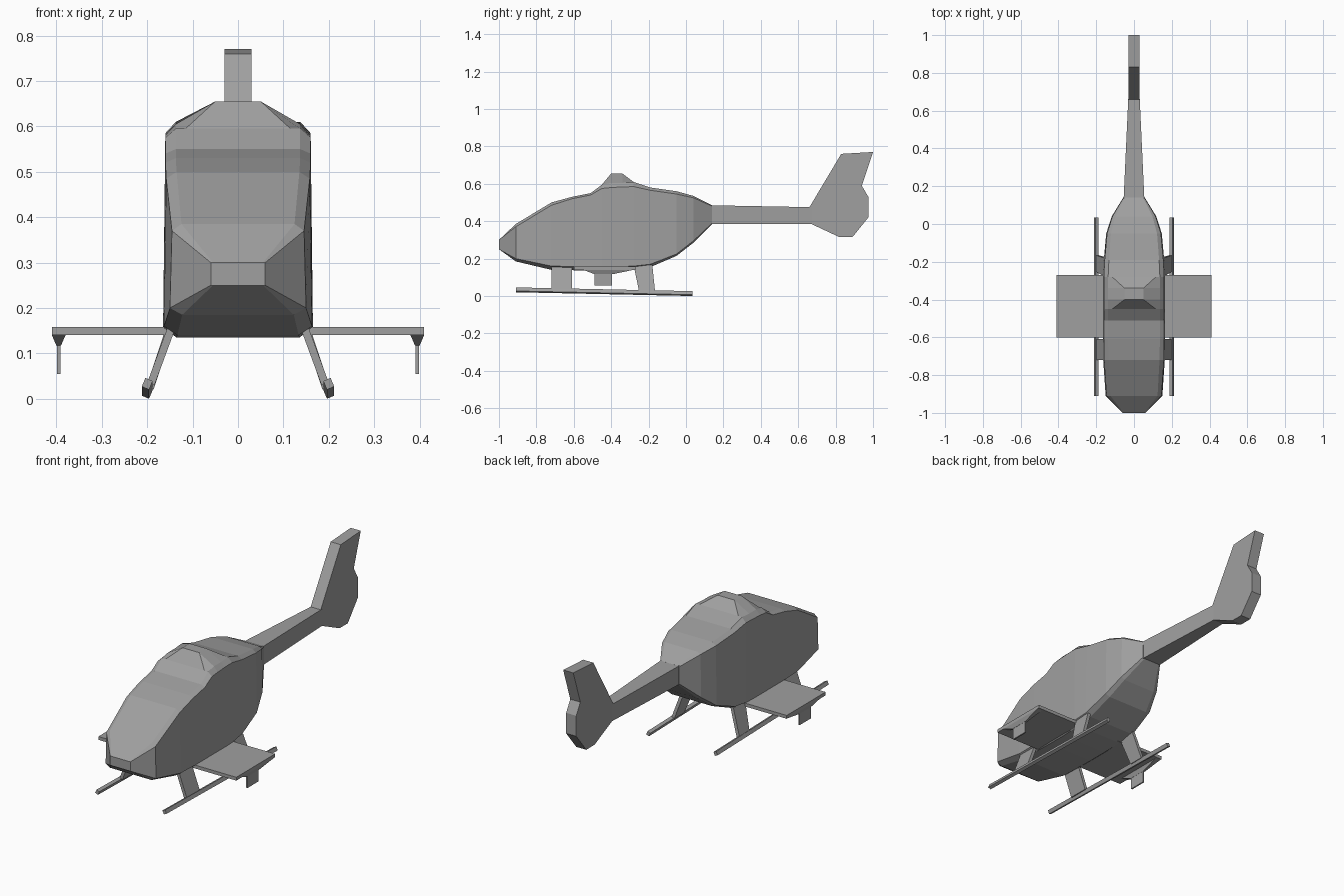
import bpy
import bmesh
from mathutils import Vector

cube = bpy.data.objects.get("Cube")
if cube:
    bpy.data.objects.remove(cube, do_unlink=True)

grey = bpy.data.materials.new("matte_grey")
grey.use_nodes = True
colour = (0.35, 0.35, 0.35, 1)
grey.diffuse_color = colour
grey.node_tree.nodes["Principled BSDF"].inputs["Base Color"].default_value = colour


def loft(name, rings):
    """Skin a row of equal-length point rings and cap both ends."""
    bm = bmesh.new()
    loops = [[bm.verts.new(point) for point in ring] for ring in rings]
    count = len(loops[0])
    for first, second in zip(loops, loops[1:]):
        for i in range(count):
            j = (i + 1) % count
            bm.faces.new((first[i], first[j], second[j], second[i]))
    bm.faces.new(loops[0])
    bm.faces.new(loops[-1])
    bmesh.ops.recalc_face_normals(bm, faces=bm.faces)
    mesh = bpy.data.meshes.new(name)
    bm.to_mesh(mesh)
    bm.free()
    mesh.materials.append(grey)
    obj = bpy.data.objects.new(name, mesh)
    bpy.context.collection.objects.link(obj)
    return obj


def rectangle(y, half_width, low, high):
    return [(-half_width, y, low), (half_width, y, low),
            (half_width, y, high), (-half_width, y, high)]


def side_plate(name, profile, inner, outer):
    """Extrude a (y, z) outline along x."""
    return loft(name, [[(x, y, z) for y, z in profile] for x in (inner, outer)])


def section(y, belly, sill, shoulder, roof, width, crown=None):
    """Cross-section with chamfered belly and roof; crown raises the roof."""
    top_width, top = crown or (width * 0.7, roof)
    half = [(width * 0.82, belly), (width, sill), (width * 0.97, shoulder),
            (width * 0.83, roof), (top_width, top)]
    right = [(x, y, z) for x, z in half]
    return right + [(-x, y, z) for x, z in reversed(half)]


# Fuselage: belly, sill, shoulder and roof heights, then half width
crown = (0.05, 0.655)
nose = [(x, -1, z) for x, z in ((0.055, 0.25), (0.06, 0.25), (0.06, 0.3),
                                (0.055, 0.3), (0.05, 0.3))]
nose += [(-x, y, z) for x, y, z in reversed(nose)]
fuselage_rings = [
    nose,
    section(-0.91, 0.185, 0.2, 0.37, 0.385, 0.15),
    section(-0.72, 0.14, 0.16, 0.485, 0.5, 0.163),
    section(-0.61, 0.138, 0.158, 0.52, 0.53, 0.165),
    section(-0.51, 0.135, 0.157, 0.54, 0.55, 0.165),
    section(-0.45, 0.135, 0.157, 0.575, 0.595, 0.165),
    section(-0.4, 0.135, 0.157, 0.58, 0.605, 0.165, crown),
    section(-0.34, 0.137, 0.158, 0.583, 0.605, 0.165, crown),
    section(-0.28, 0.14, 0.16, 0.585, 0.61, 0.165),
    section(-0.19, 0.155, 0.17, 0.565, 0.58, 0.16),
    section(-0.05, 0.215, 0.225, 0.545, 0.56, 0.147),
    section(0.04, 0.285, 0.295, 0.525, 0.535, 0.118),
    section(0.14, 0.385, 0.39, 0.48, 0.485, 0.057),
]
loft("fuselage", fuselage_rings)

# Tail boom and fin
loft("tail_boom", [rectangle(0.13, 0.055, 0.385, 0.485),
                   rectangle(0.67, 0.03, 0.385, 0.475)])
fin_outline = [(0.66, 0.475), (0.83, 0.76), (1, 0.77), (0.94, 0.59),
               (0.975, 0.53), (0.975, 0.42), (0.89, 0.315), (0.82, 0.315),
               (0.67, 0.385)]
side_plate("tail_fin", fin_outline, -0.03, 0.03)

# Landing gear: a tilted skid on two splayed struts per side
across, down = Vector((0.016, 0, 0.007)), Vector((0.008, 0, -0.019))


def skid_end(side, y, height):
    corner = Vector((0.188, y, height))
    points = [corner, corner + across, corner + across + down, corner + down]
    return [(side * p.x, p.y, p.z) for p in points]


def strut_end(side, x, z, front, back):
    return [(side * (x + dx), y, z) for dx, y in
            ((0, front), (0.018, front), (0.018, back), (0, back))]


for side, label in ((1, "left"), (-1, "right")):
    loft("skid_" + label, [skid_end(side, -0.91, 0.039),
                           skid_end(side, 0.035, 0.019)])
    loft("front_strut_" + label, [strut_end(side, 0.138, 0.155, -0.72, -0.61),
                                  strut_end(side, 0.184, 0.03, -0.72, -0.61)])
    loft("rear_strut_" + label, [strut_end(side, 0.138, 0.165, -0.28, -0.18),
                                 strut_end(side, 0.186, 0.02, -0.25, -0.165)])

    # Stub wing with a tapered pylon and hanging plate
    side_plate("wing_" + label, [(-0.6, 0.14), (-0.27, 0.14),
                                 (-0.27, 0.158), (-0.6, 0.158)],
               side * 0.12, side * 0.41)
    loft("pylon_" + label, [
        [(side * (0.395 + dx), y, z) for dx, y in
         ((-w, front), (w, front), (w, back), (-w, back))]
        for z, w, front, back in ((0.14, 0.015, -0.55, -0.28),
                                  (0.117, 0.005, -0.49, -0.39))])
    side_plate("hanging_plate_" + label, [(-0.49, 0.055), (-0.395, 0.055),
                                          (-0.395, 0.12), (-0.49, 0.12)],
               side * 0.391, side * 0.399)
